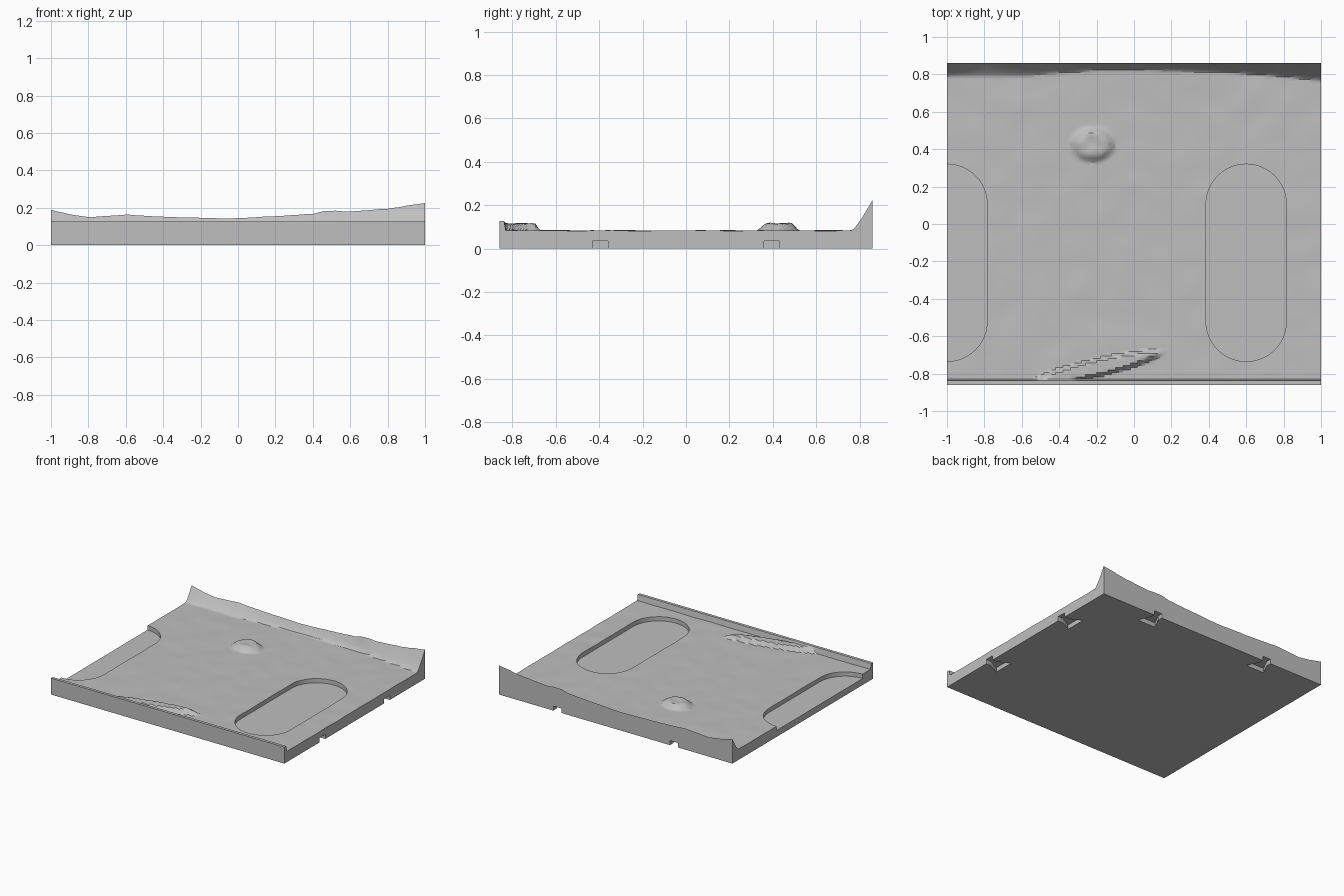
import bpy, bmesh, math
from mathutils import Vector, noise

if "Cube" in bpy.data.objects:
    bpy.data.objects.remove(bpy.data.objects["Cube"])

stone = bpy.data.materials.new("stone grey")
stone.use_nodes = True
GREY = (0.52, 0.52, 0.52, 1)
stone.diffuse_color = GREY
stone.node_tree.nodes["Principled BSDF"].inputs["Base Color"].default_value = GREY

HALF_X, HALF_Y, GROUND = 1.0, 0.86, 0.083
# Along the rear bank: x, crest height
CREST = [(-1, .19), (-.9, .165), (-.8, .15), (-.6, .163), (-.4, .152), (-.05, .142),
         (.2, .155), (.4, .168), (.47, .185), (.6, .18), (.8, .195), (1, .226)]
# Along the rear bank: x, y of its foot
FOOT = [(-1, .79), (-.55, .79), (-.5, .8), (-.2, .82), (.45, .815), (.7, .795), (1, .765)]


def lerp(table, x):
    for (x0, v0), (x1, v1) in zip(table, table[1:]):
        if x <= x1:
            return v0 + (v1 - v0) * (x - x0) / (x1 - x0)
    return table[-1][1]


def clamp(v):
    return max(0.0, min(1.0, v))


def height(x, y):
    # front kerb
    if y < -0.835:
        return 0.127
    z = GROUND + 0.003 * noise.noise(Vector((x * 7, y * 7, 0)))
    rough = noise.noise(Vector((x * 22, y * 22, 3)))
    # long low ridge behind the kerb
    ang = math.atan(0.23)
    dx, dy = x + 0.2, y + 0.768
    along = (dx * math.cos(ang) + dy * math.sin(ang)) / 0.37
    across = (dy * math.cos(ang) - dx * math.sin(ang)) / 0.045
    z += 0.034 * clamp(2.5 * (1 - along ** 2 - across ** 2))
    # small boulder
    r2 = ((x + 0.22) / 0.115) ** 2 + ((y - 0.425) / 0.095) ** 2
    z += clamp(1.8 * (1 - r2)) * (0.031 + 0.01 * rough)
    # rear bank
    foot = lerp(FOOT, x)
    if y > foot:
        s = (y - foot) / (HALF_Y - foot)
        top = lerp(CREST, x) + 0.003 * noise.noise(Vector((x * 18, 0, 7)))
        z += (top - z) * s ** 1.2 + 0.008 * rough * s * (1 - s)
    return z


def mesh_object(name, bm):
    bmesh.ops.recalc_face_normals(bm, faces=bm.faces)
    me = bpy.data.meshes.new(name)
    bm.to_mesh(me)
    bm.free()
    ob = bpy.data.objects.new(name, me)
    me.materials.append(stone)
    bpy.context.collection.objects.link(ob)
    return ob


def prism(name, outline, z0, z1):
    bm = bmesh.new()
    face = bm.faces.new([bm.verts.new((x, y, z0)) for x, y in outline])
    ext = bmesh.ops.extrude_face_region(bm, geom=[face])
    for v in ext["geom"]:
        if isinstance(v, bmesh.types.BMVert):
            v.co.z = z1
    return mesh_object(name, bm)


# Ground slab: height grid with a skirt and a flat underside
bm = bmesh.new()
NX, NY = 100, 136
xs = [-HALF_X + 2 * HALF_X * i / NX for i in range(NX + 1)]
ys = [-HALF_Y, -0.838] + [-0.83 + (HALF_Y + 0.83) * j / NY for j in range(NY + 1)]
rows = [[bm.verts.new((x, y, height(x, y))) for x in xs] for y in ys]
for lo, hi in zip(rows, rows[1:]):
    for i in range(NX):
        bm.faces.new((lo[i], lo[i + 1], hi[i + 1], hi[i]))
rim = (rows[0] + [r[-1] for r in rows[1:]] + rows[-1][-2::-1]
       + [r[0] for r in rows[-2:0:-1]])
base = [bm.verts.new((v.co.x, v.co.y, 0)) for v in rim]
for k in range(len(rim)):
    n = (k + 1) % len(rim)
    bm.faces.new((rim[k], base[k], base[n], rim[n]))
bm.faces.new(base)
slab = mesh_object("ground_slab", bm)

# Rounded recesses, the one on the right running off the edge
cutters = []
RADIUS, Y_LOW, Y_HIGH, STEPS = 0.215, -0.52, 0.105, 24
for name, cx in (("recess_left", 0.6), ("recess_right", -1.0)):
    arc = [math.pi * k / STEPS for k in range(STEPS + 1)]
    outline = [(cx + RADIUS * math.cos(a), Y_HIGH + RADIUS * math.sin(a)) for a in arc]
    outline += [(cx - RADIUS * math.cos(a), Y_LOW - RADIUS * math.sin(a)) for a in arc]
    cutters.append(prism(name, outline, 0.05, 0.3))

# Flared connector slots under the left and rear edges: offset along edge, depth
SLOT = [(-.035, -.05), (.035, -.05), (.035, .04), (.08, .13), (-.08, .13), (-.035, .04)]
for s in (-1, 1):
    side = [(HALF_X - d, 0.395 * s + u) for u, d in SLOT]
    rear = [(0.5 * s + u, HALF_Y - d) for u, d in SLOT]
    cutters.append(prism("side_slot", side, -0.1, 0.035))
    cutters.append(prism("rear_slot", rear, -0.1, 0.035))

bpy.context.view_layer.objects.active = slab
for cutter in cutters:
    cutter.hide_render = True
    mod = slab.modifiers.new("cut", "BOOLEAN")
    mod.operation, mod.solver, mod.object = "DIFFERENCE", "EXACT", cutter
    bpy.ops.object.modifier_apply(modifier=mod.name)
    bpy.data.objects.remove(cutter)

for ob in bpy.context.selected_objects:
    ob.select_set(False)
slab.select_set(True)
bpy.ops.object.shade_smooth_by_angle(angle=math.radians(30))
